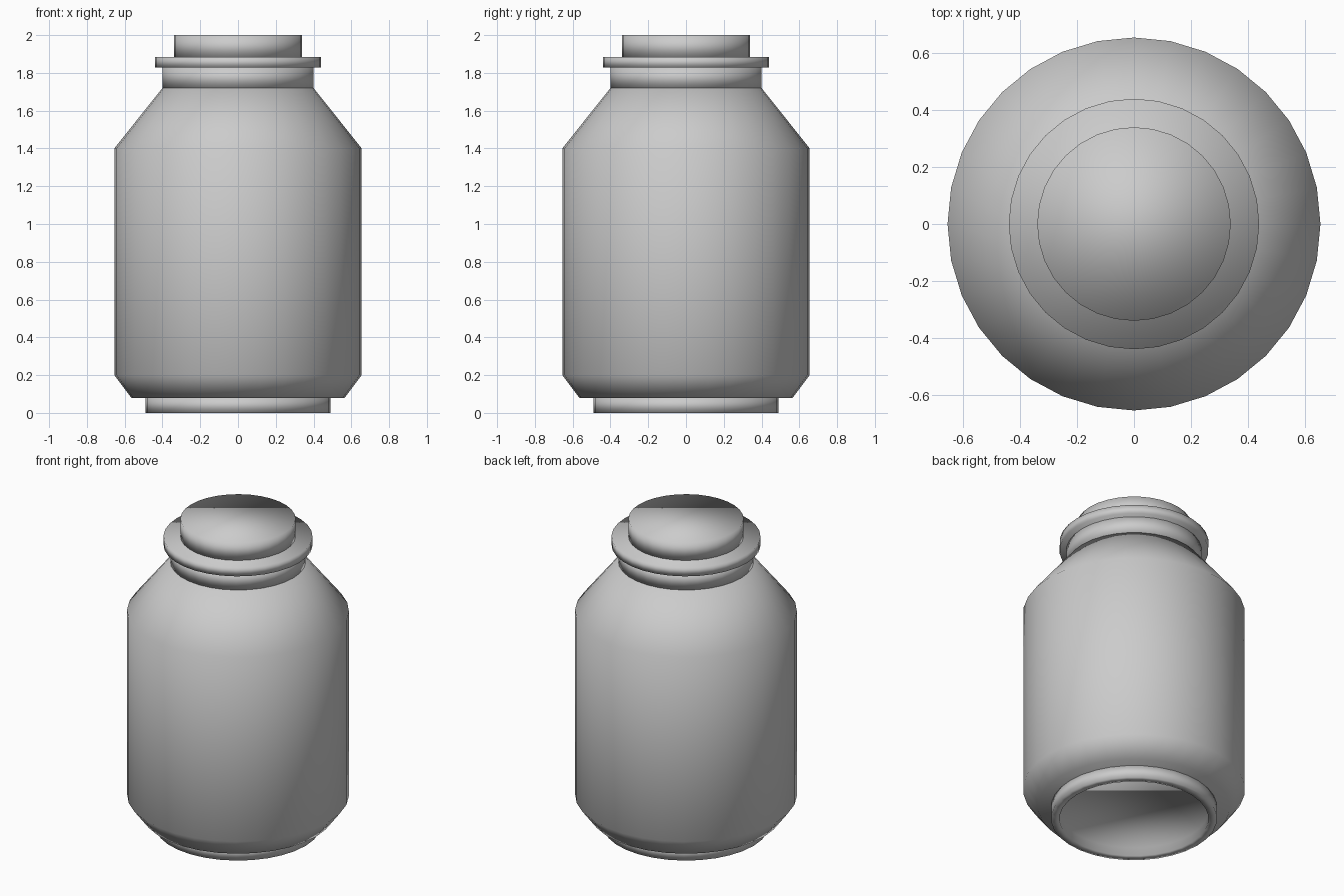
import bpy, bmesh, math

if "Cube" in bpy.data.objects:
    bpy.data.objects.remove(bpy.data.objects["Cube"])

SIDES = 32


def lathe(name, profile):
    """Revolve a closed (radius, z) profile, listed bottom to top, into a capped solid."""
    bm = bmesh.new()
    rings = []
    for r, z in profile:
        rings.append([bm.verts.new((r * math.cos(2 * math.pi * i / SIDES),
                                    r * math.sin(2 * math.pi * i / SIDES), z))
                      for i in range(SIDES)])
    for low, high in zip(rings, rings[1:]):
        for i in range(SIDES):
            j = (i + 1) % SIDES
            bm.faces.new((low[i], low[j], high[j], high[i]))
    bm.faces.new(rings[0][::-1])
    bm.faces.new(rings[-1])
    bmesh.ops.recalc_face_normals(bm, faces=bm.faces)
    for f in bm.faces:
        f.smooth = True
    mesh = bpy.data.meshes.new(name)
    bm.to_mesh(mesh)
    bm.free()
    obj = bpy.data.objects.new(name, mesh)
    bpy.context.collection.objects.link(obj)
    return obj


# Foot ring with a shallow recess underneath
lathe("foot_ring", [(0.44, 0.055), (0.44, 0.0), (0.49, 0.0), (0.49, 0.082)])

# Main body with chamfered heel and sloped shoulder
lathe("jar_body", [(0.565, 0.08), (0.655, 0.20), (0.655, 1.40), (0.40, 1.72)])

# Neck
lathe("neck", [(0.40, 1.72), (0.40, 1.83)])

# Wide lip
lathe("lip", [(0.44, 1.828), (0.44, 1.885)])

# Stopper on top
lathe("stopper", [(0.34, 1.88), (0.34, 2.0)])
